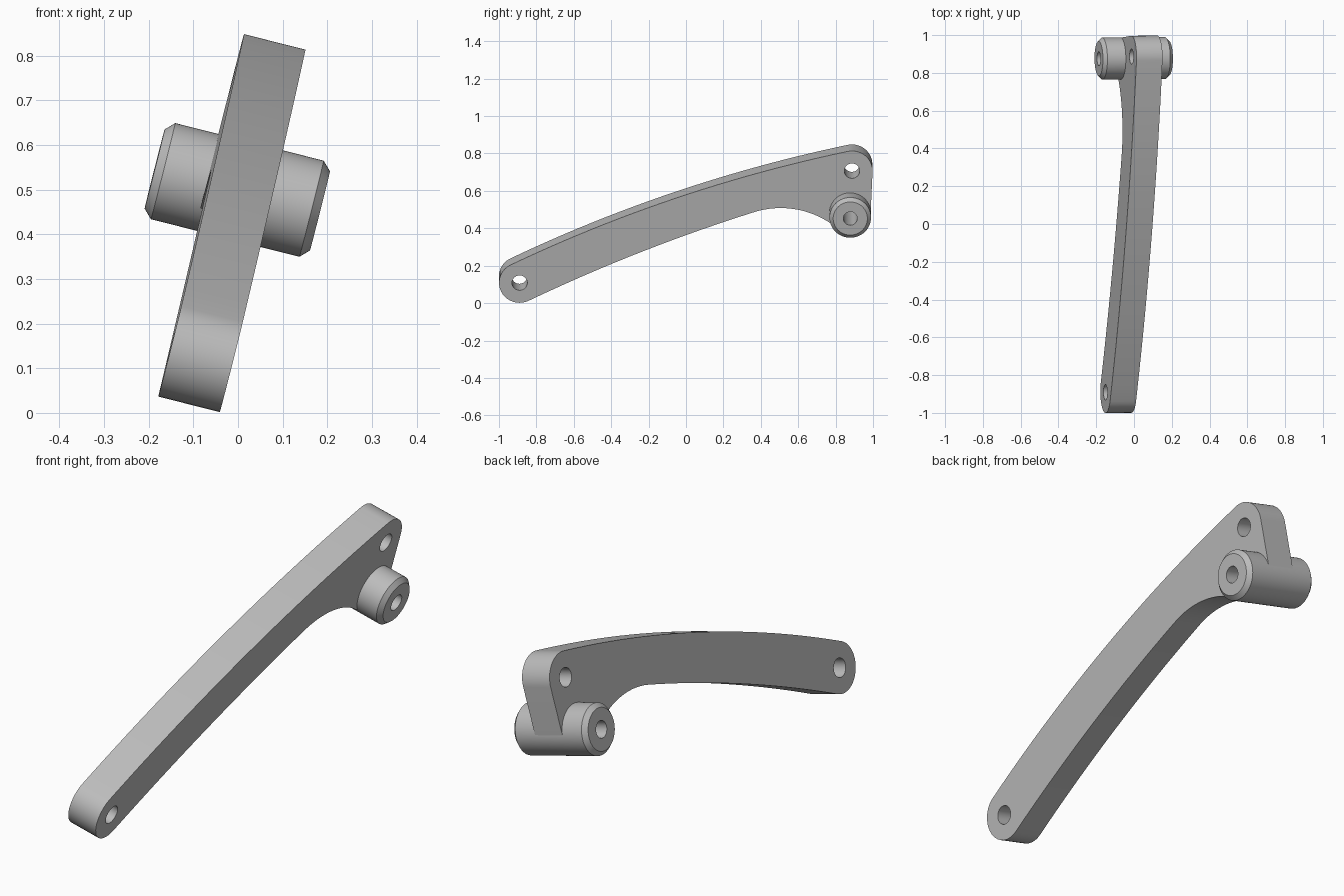
import bpy, bmesh, math
from mathutils import Matrix, Vector

if "Cube" in bpy.data.objects:
    bpy.data.objects.remove(bpy.data.objects["Cube"], do_unlink=True)

THICK, END_R = 0.142, 0.11
LOW_EYE, TOP_EYE, HUB = Vector((-0.89, -0.3065)), Vector((0.887, 0.3075)), Vector((0.877, 0.0755))

# Leaning frame: local x runs through the thickness, local y along the arm
lean = math.radians(14.2)
across = Vector((math.cos(lean), 0.0074, -math.sin(lean))).normalized()
up = Vector((math.sin(lean), 0, math.cos(lean)))
along = up.cross(across)
frame = Matrix((across, along, up)).transposed().to_4x4()
frame.translation = (-0.0138, 0, 0.4245)

metal = bpy.data.materials.new("grey_metal")
metal.use_nodes = True
grey = (0.5, 0.5, 0.5, 1)
metal.diffuse_color = grey
metal.node_tree.nodes["Principled BSDF"].inputs["Base Color"].default_value = grey


def arc(centre, radius, start, end, steps=20):
    """Points on a circle between two angles in degrees."""
    angles = [math.radians(start + (end - start) * i / steps) for i in range(steps + 1)]
    return [centre + radius * Vector((math.cos(a), math.sin(a))) for a in angles]


def bow(p, q, sag, steps=24):
    """Inner points of a shallow arc rising by sag on the left of p to q."""
    chord = q - p
    radius = chord.length_squared / (8 * abs(sag)) + abs(sag) / 2
    side = Vector((-chord.y, chord.x)).normalized() * math.copysign(1, sag)
    centre = (p + q) / 2 + side * (abs(sag) - radius)
    half = math.asin(chord.length / 2 / radius)
    points = []
    for i in range(1, steps):
        a = half * (2 * i / steps - 1)
        points.append(centre + radius * (side * math.cos(a) + chord.normalized() * math.sin(a)))
    return points


def make(name, bm):
    bmesh.ops.recalc_face_normals(bm, faces=bm.faces)
    mesh = bpy.data.meshes.new(name)
    bm.to_mesh(mesh)
    bm.free()
    mesh.materials.append(metal)
    obj = bpy.data.objects.new(name, mesh)
    obj.matrix_world = frame
    bpy.context.collection.objects.link(obj)
    return obj


def cylinder(name, centre, radius, length, chamfer=0):
    bm = bmesh.new()
    place = Matrix.Translation((0, centre.x, centre.y)) @ Matrix.Rotation(math.pi / 2, 4, 'Y')
    bmesh.ops.create_cone(bm, cap_ends=True, segments=64, radius1=radius, radius2=radius,
                          depth=length, matrix=place)
    if chamfer:
        rims = [e for e in bm.edges if any(len(f.verts) > 4 for f in e.link_faces)]
        bmesh.ops.bevel(bm, geom=rims, offset=chamfer, segments=1, affect='EDGES')
    return make(name, bm)


def drill(obj, holes):
    """Cut round holes through a part, then shade it."""
    bpy.context.view_layer.objects.active = obj
    for centre, radius in holes:
        cutter = cylinder("hole_cutter", centre, radius, 1)
        cutter.hide_render = True
        mod = obj.modifiers.new("hole", 'BOOLEAN')
        mod.operation, mod.solver, mod.object = 'DIFFERENCE', 'EXACT', cutter
        bpy.context.view_layer.update()
        bpy.ops.object.modifier_apply(modifier=mod.name)
        bpy.data.objects.remove(cutter, do_unlink=True)
    bpy.ops.object.select_all(action='DESELECT')
    obj.select_set(True)
    bpy.ops.object.shade_smooth_by_angle(angle=math.radians(25))


# Arm outline, clockwise from the low end
low_round = arc(LOW_EYE, END_R, 296, 116)
top_round = arc(TOP_EYE, END_R, 102, -3)
hub_side = HUB + Vector((0.1095, -0.006))
hub_inner = Vector((0.877, -0.02))
hollow_end, hollow_start = Vector((0.77, 0.02)), Vector((0.36, 0.08))
outline = low_round + bow(low_round[-1], top_round[0], 0.058) + top_round
outline += [hub_side, hub_inner, hollow_end]
outline += bow(hollow_end, hollow_start, -0.049) + [hollow_start]
outline += bow(hollow_start, low_round[0], -0.023)

bm = bmesh.new()
face = bm.faces.new([bm.verts.new((-THICK / 2, p.x, p.y)) for p in outline])
side = bmesh.ops.extrude_face_region(bm, geom=[face])
bmesh.ops.translate(bm, vec=(THICK, 0, 0),
                    verts=[v for v in side["geom"] if isinstance(v, bmesh.types.BMVert)])
arm = make("curved_arm", bm)
drill(arm, [(LOW_EYE, 0.041), (TOP_EYE, 0.041), (HUB, 0.037)])

# Chamfered cross hub with a bore
hub = cylinder("pivot_hub", HUB, 0.111, 0.382, 0.0195)
drill(hub, [(HUB, 0.037)])
